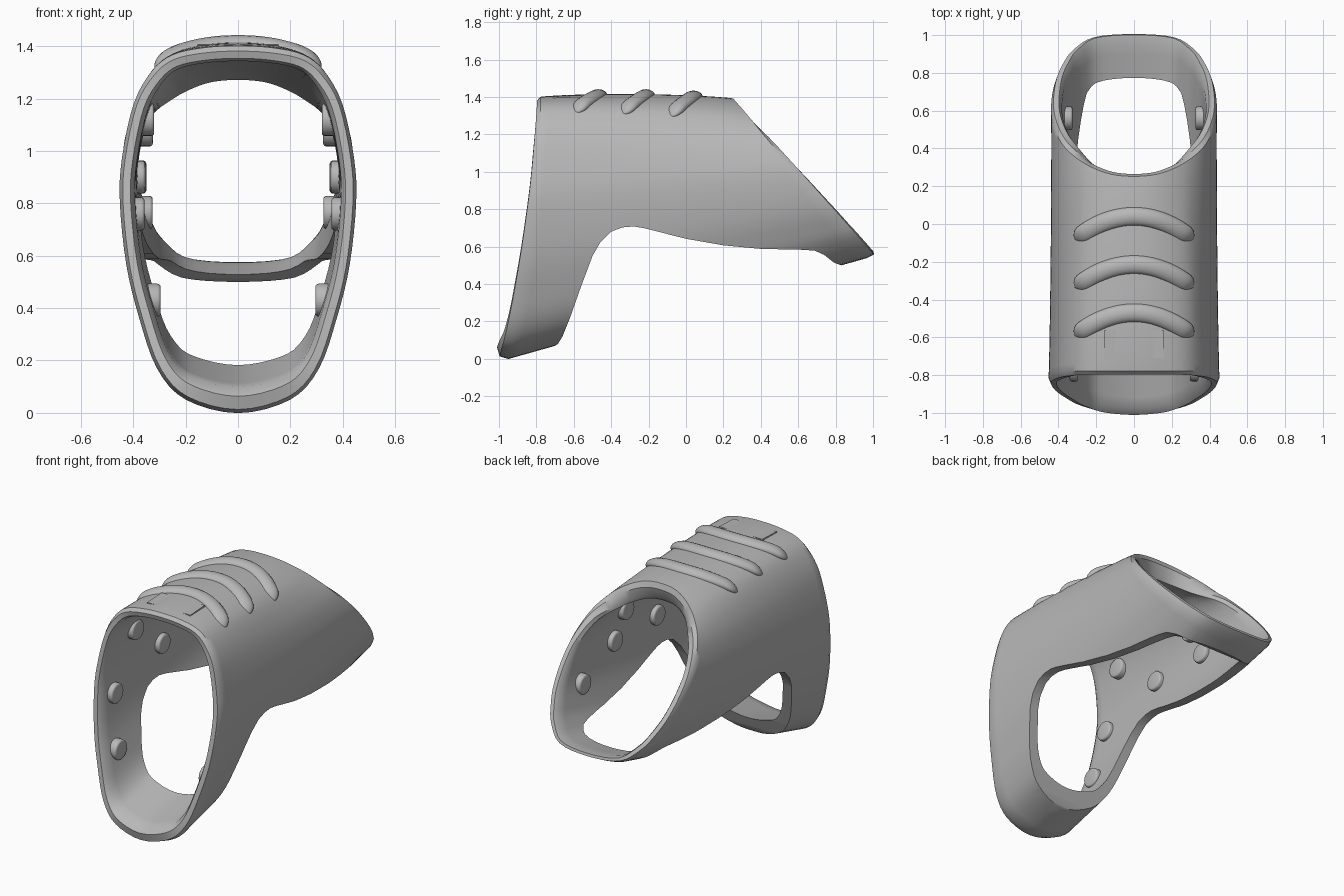
import bpy, bmesh, math
from mathutils import Vector
from mathutils.bvhtree import BVHTree

if "Cube" in bpy.data.objects:
    bpy.data.objects.remove(bpy.data.objects["Cube"])

grey = bpy.data.materials.new("matte grey")
grey.use_nodes = True
grey.diffuse_color = (0.48, 0.48, 0.48, 1)
grey.node_tree.nodes["Principled BSDF"].inputs["Base Color"].default_value = (0.48, 0.48, 0.48, 1)


def make_object(name, bm, angle=35):
    bmesh.ops.recalc_face_normals(bm, faces=bm.faces)
    mesh = bpy.data.meshes.new(name)
    bm.to_mesh(mesh)
    bm.free()
    obj = bpy.data.objects.new(name, mesh)
    bpy.context.collection.objects.link(obj)
    mesh.materials.append(grey)
    smooth(obj, angle)
    return obj


def smooth(obj, angle=35):
    bpy.ops.object.select_all(action="DESELECT")
    obj.select_set(True)
    bpy.context.view_layer.objects.active = obj
    bpy.ops.object.shade_smooth_by_angle(angle=math.radians(angle))


def spline(points, steps):
    """Catmull-Rom curve through a closed list of points."""
    out, n = [], len(points)
    for i in range(n):
        a, b, c, d = (points[(i + k) % n] for k in (-1, 0, 1, 2))
        for j in range(steps):
            t = j / steps
            out.append(0.5 * (2 * b + (c - a) * t + (2 * a - 5 * b + 4 * c - d) * t ** 2
                              + (3 * b - a - 3 * c + d) * t ** 3))
    return out


def full_ring(half):
    right = [Vector((-p.x, p.y, p.z)) for p in half[-2:0:-1]]
    return spline(half + right, 4)


# End outlines: half width against height (front) and against slant (back)
front_half = [(0, 1.395), (.13, 1.388), (.25, 1.362), (.33, 1.3), (.4, 1.18), (.445, .97),
              (.453, .8), (.428, .56), (.38, .36), (.31, .16), (.2, .04), (0, -.012)]
back_half = [(0, .005), (.12, .02), (.23, .075), (.325, .16), (.39, .26), (.432, .4),
             (.44, .53), (.425, .67), (.39, .78), (.335, .88), (.22, .975), (0, 1)]
front = full_ring([Vector((x, -.8 - .187 * max(0, 1 - z / 1.4) ** 1.6, z)) for x, z in front_half])
back = full_ring([Vector((x, .27 + .738 * t, 1.39 - .84 * t)) for x, t in back_half])
count = len(front)


def loft_point(i, s):
    p = front[i].lerp(back[i], s)
    bulge = max(0, math.sin(math.pi * s)) ** .5
    p.x *= 1 - .015 * bulge
    if p.z > 1.2:
        p.z += .025 * bulge * min(1, (p.z - 1.2) / .1)
    return p


def skin(bm, rings):
    for a, b in zip(rings, rings[1:]):
        for i in range(count):
            j = (i + 1) % count
            bm.faces.new((a[i], a[j], b[j], b[i]))


# Outer surface, used for its normals
stations = [0, .02, .05] + [.05 + .9 * k / 16 for k in range(1, 17)] + [.98, 1]
outer = bmesh.new()
outer_rings = [[outer.verts.new(loft_point(i, s)) for i in range(count)] for s in stations]
skin(outer, outer_rings)
bmesh.ops.recalc_face_normals(outer, faces=outer.faces)
outer.normal_update()


def wall(k, i, depth):
    """Point below the outer surface; depth 0 is outside, 1 is inside."""
    v, s = outer_rings[k][i], stations[k]
    up = max(0, v.normal.z)
    down = max(0, -v.normal.z)
    thick = .058 + .07 * s * up ** 2 + (.05 - .075 * s) * down ** 2
    return v.co - v.normal * thick * depth


# Hollow sleeve with rounded rims at both ends
last = len(stations) - 1
path = ([(k, 0) for k in range(1, last)] + [(last, .25), (last, .75)]
        + [(k, 1) for k in range(last - 1, 0, -1)] + [(0, .75), (0, .25)])
bm = bmesh.new()
rings = [[bm.verts.new(wall(k, i, d)) for i in range(count)] for k, d in path]
skin(bm, rings + rings[:1])
bmesh.ops.recalc_face_normals(bm, faces=bm.faces)
tree = BVHTree.FromBMesh(bm)
sleeve = make_object("sleeve", bm)
outer.free()

# Underside opening, cut straight across
opening = [(-.73, -.4), (-.73, .05), (-.685, .08), (-.66, .12), (-.62, .22), (-.56, .39), (-.5, .55),
           (-.46, .62), (-.4, .68), (-.34, .703), (-.28, .708), (-.22, .698), (0, .642), (.2, .607),
           (.4, .588), (.63, .583), (.69, .578), (.74, .555), (.79, .515), (.83, .5), (.83, -.4)]
bm = bmesh.new()
face = bm.faces.new([bm.verts.new((-.7, y, z)) for y, z in opening])
side = bmesh.ops.extrude_face_region(bm, geom=[face])["geom"]
bmesh.ops.translate(bm, vec=(1.4, 0, 0), verts=[g for g in side if isinstance(g, bmesh.types.BMVert)])
cutter = make_object("opening_cutter", bm)
cut = sleeve.modifiers.new("underside opening", "BOOLEAN")
cut.object = cutter
cut.operation = "DIFFERENCE"
cut.solver = "EXACT"
bpy.context.view_layer.objects.active = sleeve
bpy.ops.object.modifier_apply(modifier=cut.name)
bpy.data.objects.remove(cutter)
smooth(sleeve)


def top_height(x, y):
    return tree.ray_cast(Vector((x, y, 3)), Vector((0, 0, -1)))[0].z


# Curved grip ridges across the top, with round ends
for n, y0 in enumerate((.04, -.215, -.47)):
    bm = bmesh.new()
    loops = []
    for k in range(33):
        x = .31 * math.sin((-1 + k / 16) * math.pi / 2)
        y = y0 - 1.3 * x ** 2
        r = .05 * max(.02, 1 - max(0, (abs(x) - .265) / .045) ** 2) ** .5
        centre = Vector((x, y, top_height(x, y) - .008))
        across = Vector((2.6 * x, 1, 0)).normalized()
        loops.append([bm.verts.new(centre + across * r * math.cos(a) + Vector((0, 0, r * .7 * math.sin(a))))
                      for a in (2 * math.pi * j / 16 for j in range(16))])
    for a, b in zip(loops, loops[1:]):
        for j in range(16):
            bm.faces.new((a[j], a[j - 1], b[j - 1], b[j]))
    bm.faces.new(loops[0])
    bm.faces.new(loops[-1])
    make_object(f"grip_ridge_{n + 1}", bm, 50)

# Flat plate ahead of the ridges
bm = bmesh.new()
bmesh.ops.create_cube(bm, size=1)
for v in bm.verts:
    x, y = v.co.x * .31, -.635 + v.co.y * .15
    v.co = (x, y, top_height(0, y) - (.004 if v.co.z > 0 else .03))
make_object("top_plate", bm)

# Round pads on the inner side walls
pads = [(-.56, 1.12), (.12, 1.08), (-.24, .9), (.2, .9), (-.72, .76), (-.77, .43), (.56, .765)]
for sign, label in ((1, "left"), (-1, "right")):
    for n, (y, z) in enumerate(pads):
        hit = tree.ray_cast(Vector((0, y, z)), Vector((sign, 0, 0)))[0]
        bm = bmesh.new()
        bmesh.ops.create_cone(bm, cap_ends=True, segments=24, radius1=.063, radius2=.063, depth=.06)
        rim = [e for e in bm.edges if all(v.co.z > 0 for v in e.verts)]
        bmesh.ops.bevel(bm, geom=rim, offset=.012, segments=3, profile=.5, affect="EDGES")
        pad = make_object(f"{label}_inner_pad_{n + 1}", bm)
        pad.rotation_euler = (0, -sign * math.pi / 2, 0)
        pad.location = hit
